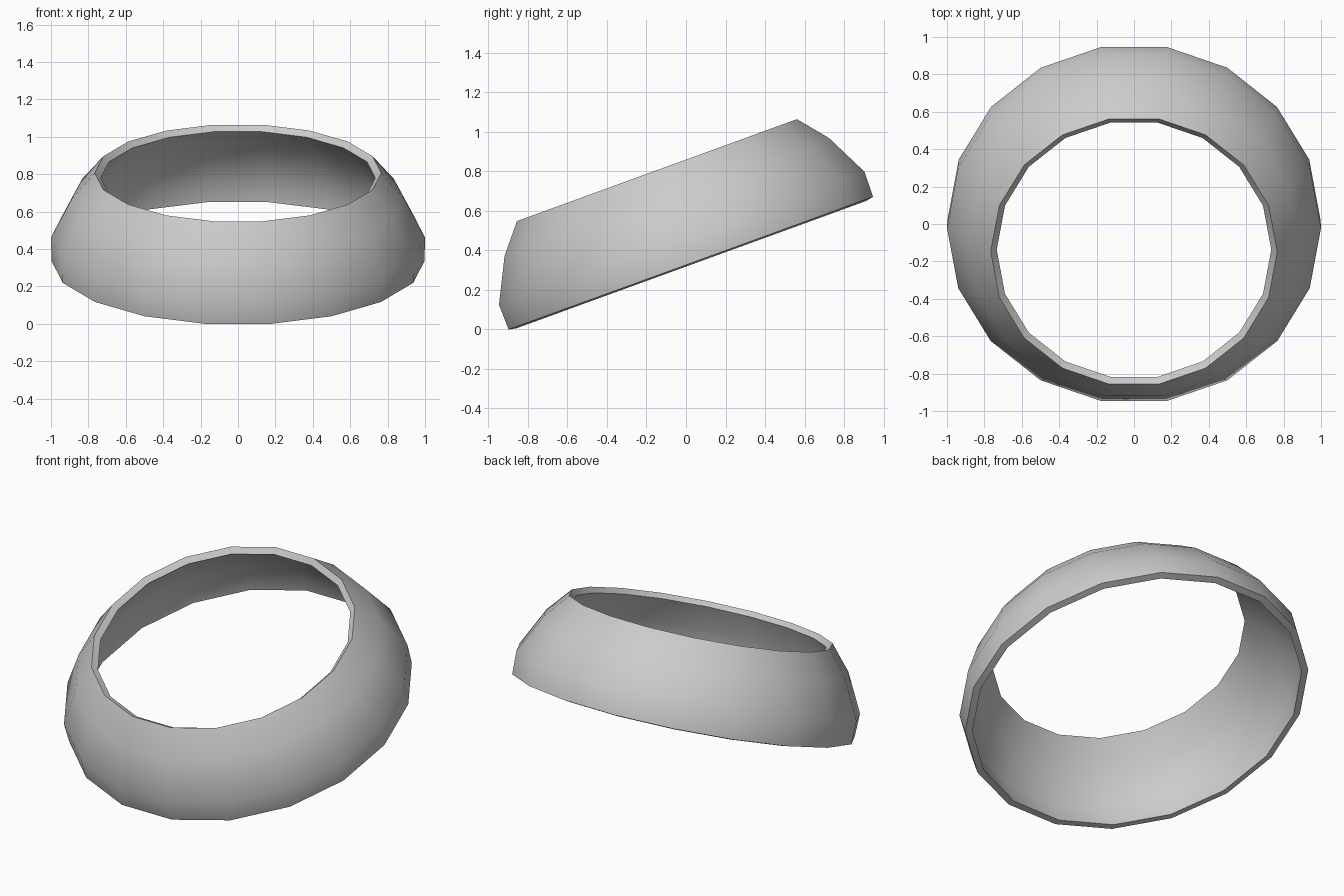
import bpy, bmesh, math
from mathutils import Matrix, Vector

if "Cube" in bpy.data.objects:
    bpy.data.objects.remove(bpy.data.objects["Cube"])

SIDES = 18
TILT = math.radians(20)

# Closed wall section (radius, height): outer side upwards, inner side downwards
section = [(0.997, 0.312), (1.0, 0.446), (0.887, 0.669), (0.766, 0.813),
           (0.734, 0.785), (0.857, 0.640), (0.961, 0.437), (0.957, 0.304)]

# Revolve the section into an 18-sided ring
bm = bmesh.new()
rings = []
for i in range(SIDES):
    t = 2 * math.pi * i / SIDES
    rings.append([bm.verts.new((r * math.cos(t), r * math.sin(t), h)) for r, h in section])
n = len(section)
for i in range(SIDES):
    a, b = rings[i], rings[(i + 1) % SIDES]
    for j in range(n):
        k = (j + 1) % n
        bm.faces.new((a[j], b[j], b[k], a[k]))
bmesh.ops.recalc_face_normals(bm, faces=bm.faces[:])

# Tilt the ring towards the front, stand it on the ground and centre it
bmesh.ops.transform(bm, matrix=Matrix.Rotation(TILT, 4, 'X'), verts=bm.verts[:])
ys = [v.co.y for v in bm.verts]
zs = [v.co.z for v in bm.verts]
bmesh.ops.translate(bm, vec=Vector((0, -(min(ys) + max(ys)) / 2, -min(zs))), verts=bm.verts[:])

mesh = bpy.data.meshes.new("tilted_ring")
bm.to_mesh(mesh)
bm.free()
ring = bpy.data.objects.new("tilted_ring", mesh)
bpy.context.collection.objects.link(ring)

# Smooth walls with crisp rims
bpy.context.view_layer.objects.active = ring
ring.select_set(True)
bpy.ops.object.shade_smooth_by_angle(angle=math.radians(35))
